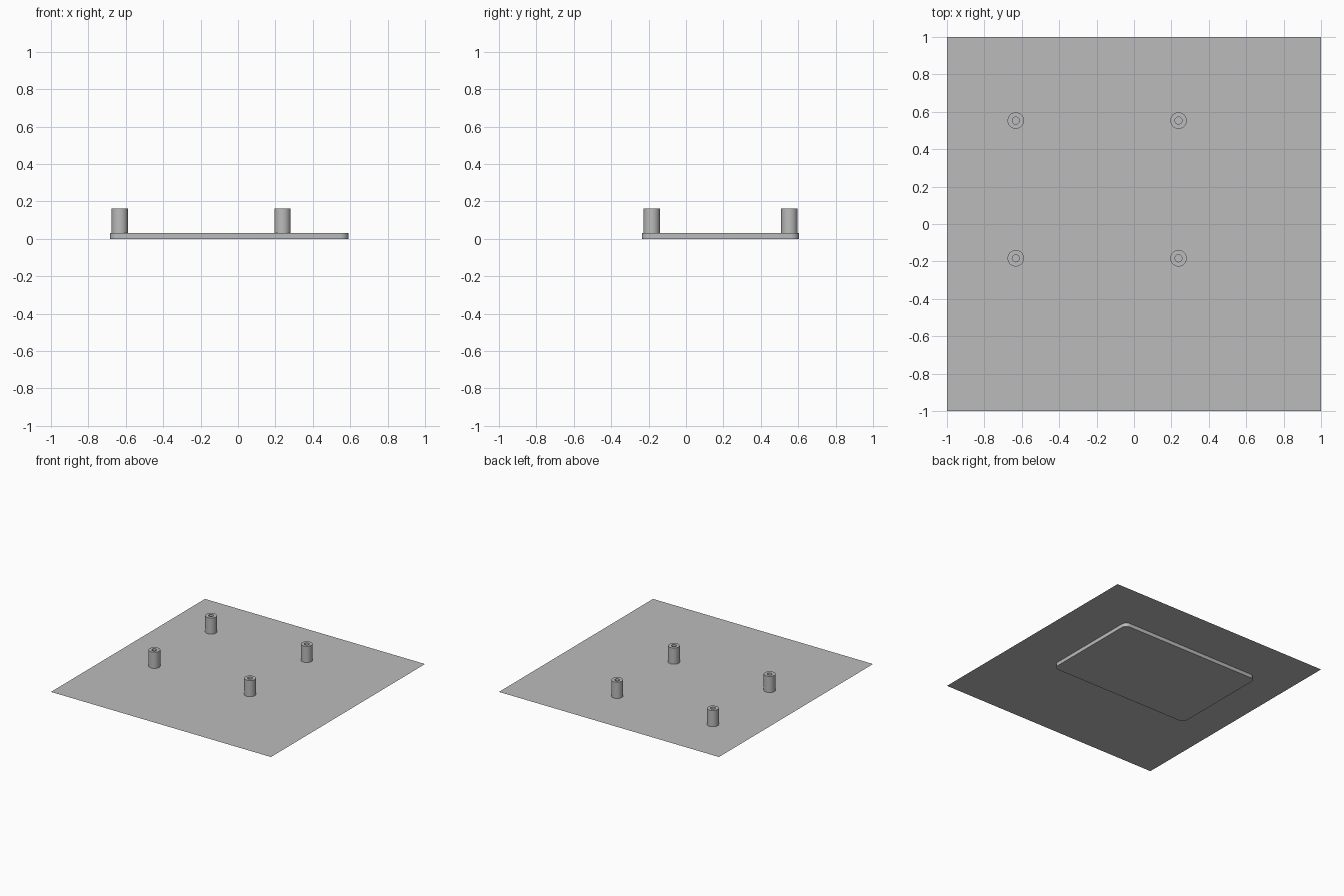
import bpy, bmesh, math
from mathutils import Vector, Matrix

if "Cube" in bpy.data.objects:
    bpy.data.objects.remove(bpy.data.objects["Cube"])

grey = bpy.data.materials.new("plain_grey")
grey.diffuse_color = (0.5, 0.5, 0.5, 1)
grey.use_nodes = True
grey.node_tree.nodes["Principled BSDF"].inputs["Base Color"].default_value = grey.diffuse_color

TOP = 0.03                        # top of the board and height of the sheet


def finish(bm, name, smooth=False):
    bmesh.ops.recalc_face_normals(bm, faces=bm.faces)
    mesh = bpy.data.meshes.new(name)
    bm.to_mesh(mesh)
    bm.free()
    mesh.materials.append(grey)
    obj = bpy.data.objects.new(name, mesh)
    bpy.context.collection.objects.link(obj)
    if smooth:
        bpy.ops.object.select_all(action='DESELECT')
        obj.select_set(True)
        bpy.context.view_layer.objects.active = obj
        bpy.ops.object.shade_smooth_by_angle(angle=math.radians(35))
    return obj


# Thin square sheet, single layer
bm = bmesh.new()
bmesh.ops.create_grid(bm, x_segments=1, y_segments=1, size=1,
                      matrix=Matrix.Translation((0, 0, TOP)))
finish(bm, "base_sheet")

# Rounded board hanging just under the sheet
x0, x1, y0, y1, r, n = -0.684, 0.59, -0.236, 0.604, 0.045, 8
corners = [(x1 - r, y1 - r), (x0 + r, y1 - r), (x0 + r, y0 + r), (x1 - r, y0 + r)]
bm = bmesh.new()
outline = []
for i, (cx, cy) in enumerate(corners):
    for k in range(n + 1):
        a = (i + k / n) * math.pi / 2
        outline.append(bm.verts.new((cx + r * math.cos(a), cy + r * math.sin(a), 0)))
face = bm.faces.new(outline)
ext = bmesh.ops.extrude_face_region(bm, geom=[face], use_keep_orig=True)
bmesh.ops.translate(bm, vec=(0, 0, TOP),
                    verts=[v for v in ext["geom"] if isinstance(v, bmesh.types.BMVert)])
finish(bm, "rounded_board", True)


# Hollow standoff posts: a ring profile spun around its axis
def standoff(name, x, y):
    profile = [(0.044, TOP), (0.044, 0.163), (0.019, 0.163), (0.019, TOP)]
    bm = bmesh.new()
    vs = [bm.verts.new((x + pr, y, pz)) for pr, pz in profile]
    es = [bm.edges.new((vs[i], vs[i + 1])) for i in range(3)]
    bmesh.ops.spin(bm, geom=vs + es, cent=(x, y, 0), axis=(0, 0, 1),
                   angle=2 * math.pi, steps=32, use_duplicate=False)
    bmesh.ops.remove_doubles(bm, verts=bm.verts, dist=1e-4)
    finish(bm, name, True)


for side, x in (("left", -0.632), ("right", 0.238)):
    for end, y in (("front", -0.183), ("back", 0.553)):
        standoff(f"standoff_{end}_{side}", x, y)
